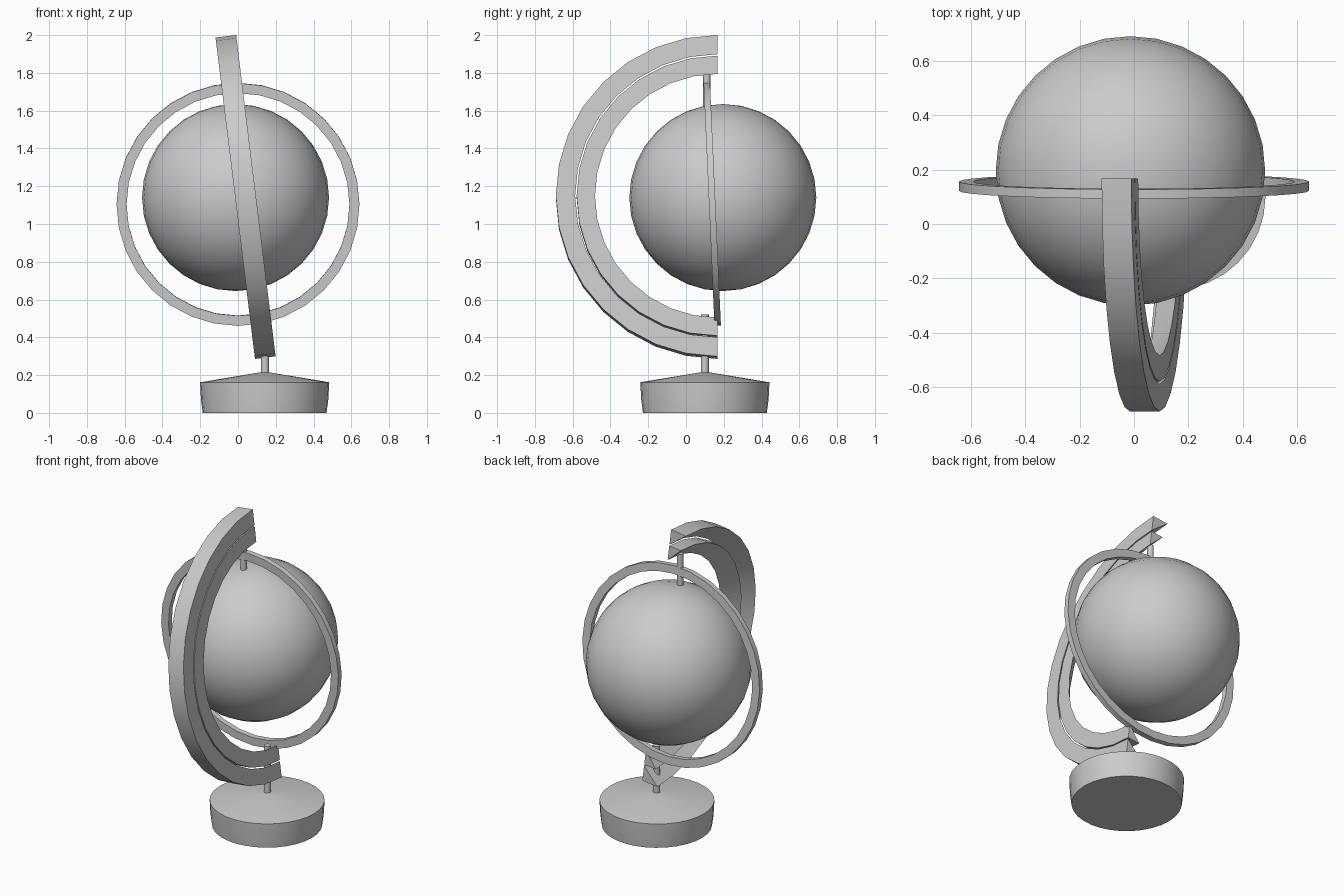
import bpy, math
from mathutils import Vector

if "Cube" in bpy.data.objects:
    bpy.data.objects.remove(bpy.data.objects["Cube"])


def finish(name, verts, faces, loc=(0, 0, 0), rot=(0, 0, 0), angle=30):
    me = bpy.data.meshes.new(name)
    me.from_pydata(verts, [], faces)
    ob = bpy.data.objects.new(name, me)
    bpy.context.collection.objects.link(ob)
    ob.location, ob.rotation_euler = loc, rot
    bpy.ops.object.select_all(action='DESELECT')
    ob.select_set(True)
    bpy.context.view_layer.objects.active = ob
    bpy.ops.object.mode_set(mode='EDIT')
    bpy.ops.mesh.select_all(action='SELECT')
    bpy.ops.mesh.normals_make_consistent(inside=False)
    bpy.ops.object.mode_set(mode='OBJECT')
    bpy.ops.object.shade_smooth_by_angle(angle=math.radians(angle))
    return ob


def sweep(name, section, start, end, steps, **kw):
    """Sweep a closed (x, radius) section round the local x axis."""
    n, full = len(section), abs(end - start) > 6.28
    rows = steps if full else steps + 1
    verts, faces = [], []
    for i in range(rows):
        a = start + (end - start) * i / steps
        verts += [(x, r * math.cos(a), r * math.sin(a)) for x, r in section]
    for i in range(steps):
        p, q = i * n, ((i + 1) % rows) * n
        faces += [(p + k, p + (k + 1) % n, q + (k + 1) % n, q + k) for k in range(n)]
    if not full:
        faces += [tuple(range(n)), tuple(range((rows - 1) * n, rows * n))]
    return finish(name, verts, faces, **kw)


def lathe(name, profile, loc, segs):
    """Solid of revolution about z from (radius, z) points."""
    verts, faces = [], []
    for r, z in profile:
        for i in range(segs):
            a = 2 * math.pi * i / segs
            verts.append((r * math.cos(a), r * math.sin(a), z))
    for j in range(len(profile) - 1):
        for i in range(segs):
            k = (i + 1) % segs
            faces.append((j * segs + i, j * segs + k, (j + 1) * segs + k, (j + 1) * segs + i))
    faces += [tuple(range(segs)), tuple(range(len(verts) - segs, len(verts)))]
    return finish(name, verts, faces, loc=loc)


# Globe
bpy.ops.mesh.primitive_uv_sphere_add(segments=32, ring_count=16, radius=0.495,
                                     location=(-0.013, 0.195, 1.14))
bpy.context.object.name = "globe"
bpy.ops.object.shade_smooth()

# Thin ring around the globe, leaning slightly forward
sweep("globe_ring", [(-0.017, 0.59), (0.017, 0.59), (0.017, 0.643), (-0.017, 0.643)],
      0, 2 * math.pi, 32, loc=(0, 0.139, 1.104),
      rot=(0.045, 0, math.pi / 2))
ring = bpy.context.object
ring.rotation_mode = 'XYZ'
ring.rotation_euler = (0, -0.045, math.pi / 2)

# Two nested wedge-section half hoops that carry the globe
hoop = dict(loc=(0.04, 0.168, 1.143), rot=(0, math.radians(-7), 0))
sweep("outer_arm", [(0.055, 0.857), (-0.055, 0.857), (0.055, 0.755)],
      math.pi / 2, math.pi * 1.5, 16, **hoop)
sweep("inner_arm", [(0.055, 0.747), (-0.03, 0.747), (0.055, 0.65)],
      math.pi / 2, math.pi * 1.5, 16, **hoop)

# Base drum with shallow cone top
lathe("base", [(0.328, 0), (0.337, 0.07), (0.342, 0.162), (0.022, 0.215)],
      (0.141, 0.10, 0), 32)

# Pivot pins
lathe("lower_pin", [(0.021, 0.20), (0.021, 0.52)], (0.143, 0.10, 0), 16)
lathe("upper_pin", [(0.019, 1.58), (0.019, 1.83)], (-0.035, 0.11, 0), 16)
